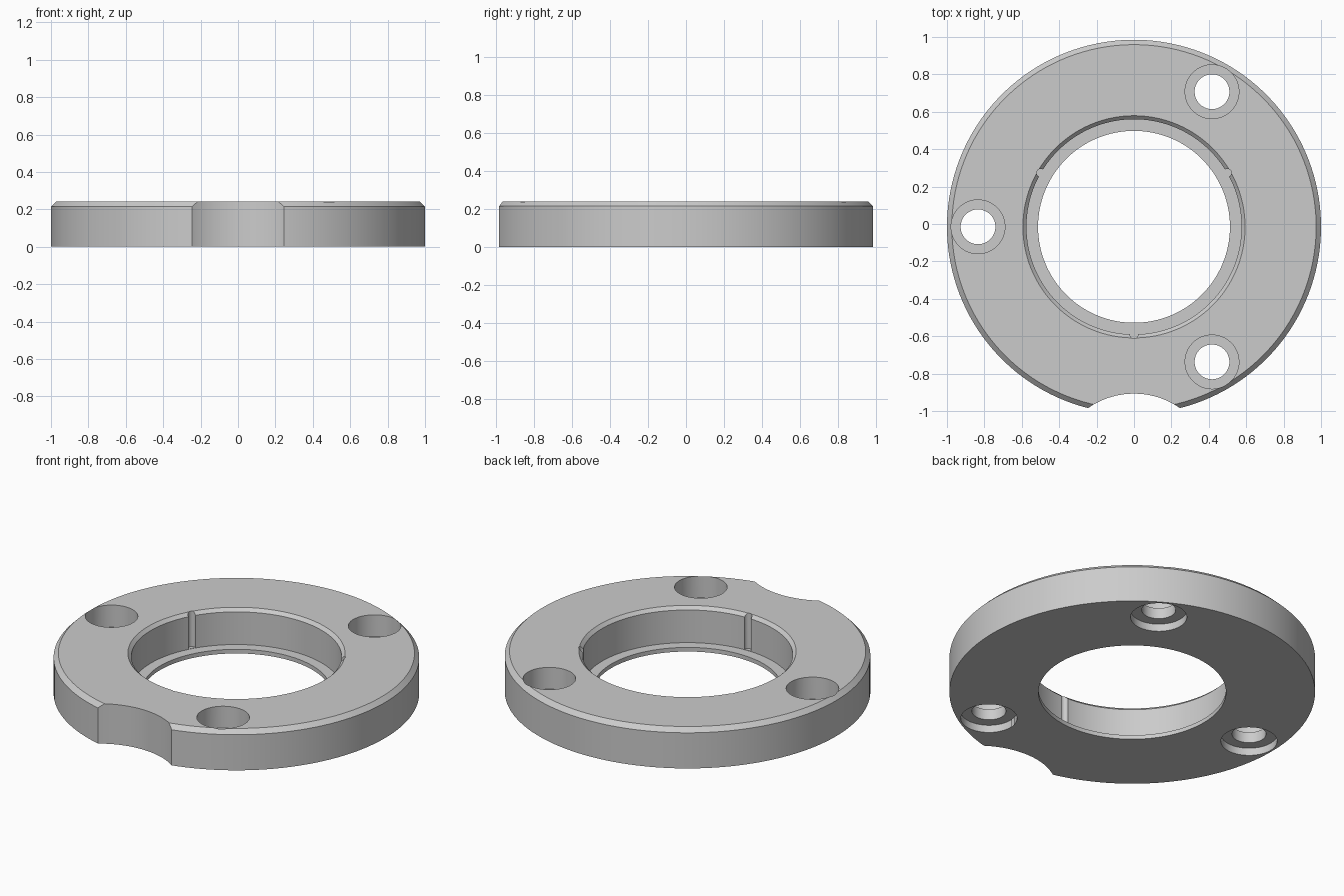
import bpy
import bmesh
from math import radians, cos, sin, tau

cube = bpy.data.objects.get("Cube")
if cube:
    bpy.data.objects.remove(cube, do_unlink=True)

CENTRE_Y = -0.015
HEIGHT = 0.241

grey = bpy.data.materials.new("plain grey")
grey.use_nodes = True
grey.diffuse_color = (0.6, 0.6, 0.6, 1)
grey.node_tree.nodes["Principled BSDF"].inputs["Base Color"].default_value = (0.6, 0.6, 0.6, 1)


def lathe(name, profile, segments):
    """Spin a closed (radius, z) profile around the z axis."""
    bm = bmesh.new()
    rings = []
    for i in range(segments):
        a = tau * (i + 0.5) / segments
        rings.append([bm.verts.new((r * cos(a), r * sin(a), z)) for r, z in profile])
    for i, a in enumerate(rings):
        b = rings[(i + 1) % segments]
        for j in range(len(profile)):
            k = (j + 1) % len(profile)
            bm.faces.new((a[j], b[j], b[k], a[k]))
    bmesh.ops.recalc_face_normals(bm, faces=bm.faces)
    mesh = bpy.data.meshes.new(name)
    bm.to_mesh(mesh)
    bm.free()
    obj = bpy.data.objects.new(name, mesh)
    bpy.context.collection.objects.link(obj)
    mesh.materials.append(grey)
    return obj


def cut(target, radius, distance, angle, z0, z1, segments=48):
    """Subtract an upright cylinder placed at a polar position."""
    a = radians(angle)
    bpy.ops.mesh.primitive_cylinder_add(
        vertices=segments, radius=radius, depth=z1 - z0, rotation=(0, 0, a + 0.03),
        location=(distance * cos(a), distance * sin(a), (z0 + z1) / 2))
    cutter = bpy.context.object
    cutter.name = "cutter"
    cutter.hide_render = True
    cutter.data.materials.append(grey)
    mod = target.modifiers.new("cut", 'BOOLEAN')
    mod.operation = 'DIFFERENCE'
    mod.solver = 'EXACT'
    mod.object = cutter
    bpy.context.view_layer.objects.active = target
    bpy.ops.object.modifier_apply(modifier=mod.name)
    bpy.data.objects.remove(cutter, do_unlink=True)


# Ring body: chamfered rim, stepped bore with a thin ledge at the bottom
LEDGE = 0.025
ring = lathe("flange_ring", [
    (0.513, 0), (1.0, 0), (1.0, HEIGHT - 0.026), (0.974, HEIGHT),
    (0.594, HEIGHT), (0.575, HEIGHT - 0.019), (0.575, LEDGE), (0.513, LEDGE)], 144)

# Three narrow upright grooves in the bore wall, ending just above the ledge
for angle in (30, 150, 270):
    cut(ring, 0.022, 0.576, angle, LEDGE + 0.002, 0.3, 20)

# Three bolt holes, counterbored from both faces
for angle in (60, 180, 300):
    cut(ring, 0.144, 0.834, angle, 0.11, 0.3)
    cut(ring, 0.154, 0.834, angle, -0.1, 0.045)
    cut(ring, 0.093, 0.834, angle, -0.1, 0.3)

# Shallow round notch in the front of the rim
cut(ring, 0.43, 1.322, 270, -0.1, 0.3, 128)

# Place the ring and shade it smooth with crisp edges
ring.location.y = CENTRE_Y
bpy.ops.object.select_all(action='DESELECT')
ring.select_set(True)
bpy.context.view_layer.objects.active = ring
bpy.ops.object.transform_apply(location=True, rotation=False, scale=False)
bpy.ops.object.shade_smooth_by_angle(angle=radians(30))
